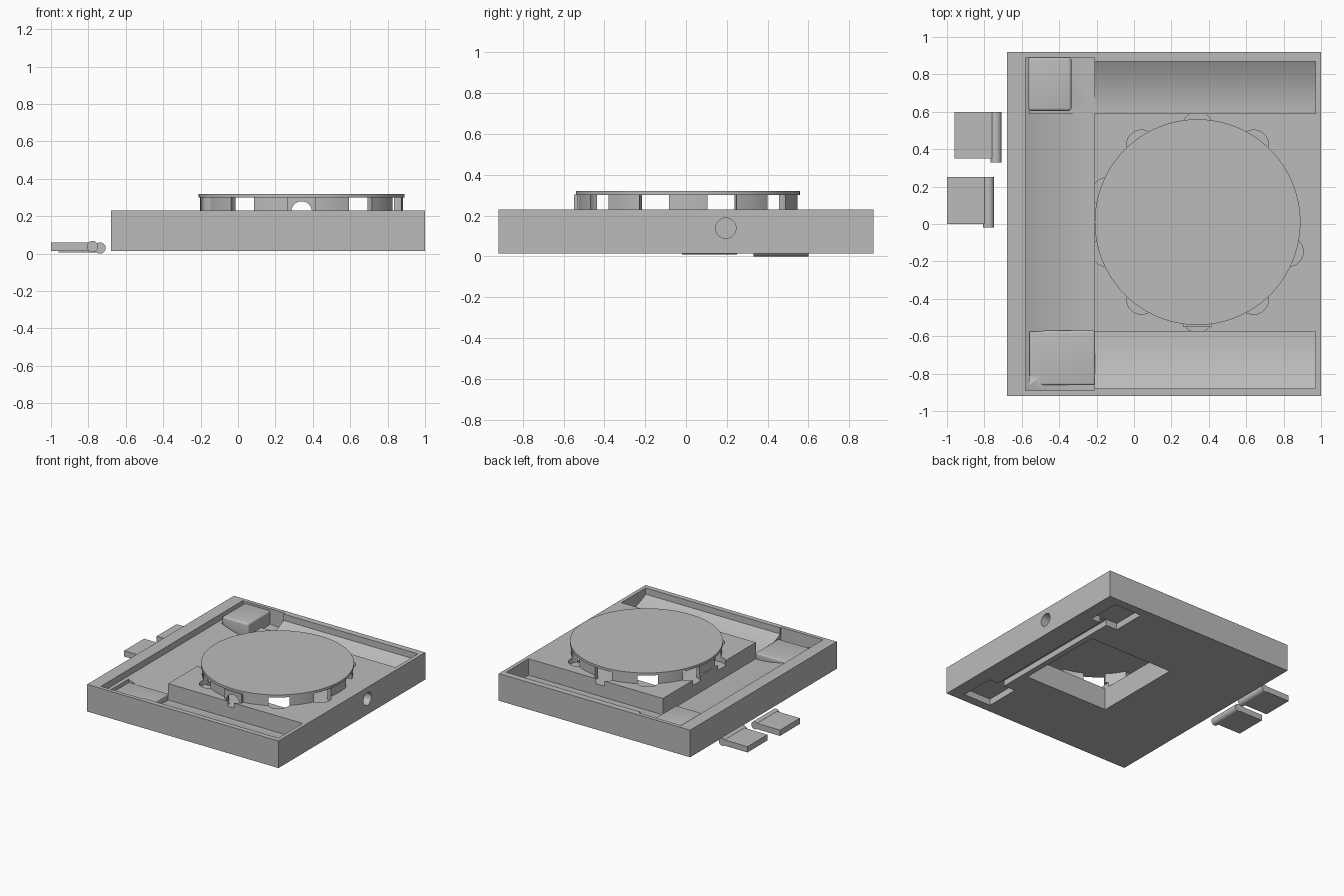
import bpy, bmesh
from math import radians, cos, sin
from mathutils import Matrix, Vector

if "Cube" in bpy.data.objects:
    bpy.data.objects.remove(bpy.data.objects["Cube"])

grey = bpy.data.materials.new("plain_grey")
grey.use_nodes = True
grey.diffuse_color = (0.5, 0.5, 0.5, 1)
grey.node_tree.nodes["Principled BSDF"].inputs["Base Color"].default_value = (0.5, 0.5, 0.5, 1)


def finish(bm, name):
    bmesh.ops.recalc_face_normals(bm, faces=bm.faces)
    mesh = bpy.data.meshes.new(name)
    bm.to_mesh(mesh)
    bm.free()
    mesh.materials.append(grey)
    ob = bpy.data.objects.new(name, mesh)
    bpy.context.collection.objects.link(ob)
    return ob


def box(name, x, y, z, bevel=0):
    """Box from (min, max) ranges, with optionally rounded edges."""
    bm = bmesh.new()
    bmesh.ops.create_cube(bm, size=1)
    for v in bm.verts:
        v.co = Vector([r[0] if c < 0 else r[1] for c, r in zip(v.co, (x, y, z))])
    if bevel:
        bmesh.ops.bevel(bm, geom=bm.edges[:], offset=bevel, segments=4,
                        profile=0.5, affect='EDGES')
    return finish(bm, name)


def cylinder(name, centre, radius, length, axis='Z', sides=32):
    bm = bmesh.new()
    bmesh.ops.create_cone(bm, cap_ends=True, segments=sides, radius1=radius,
                          radius2=radius, depth=length)
    if axis != 'Z':
        turn = Matrix.Rotation(radians(90), 3, 'Y' if axis == 'X' else 'X')
        bmesh.ops.rotate(bm, verts=bm.verts, matrix=turn)
    bmesh.ops.translate(bm, verts=bm.verts, vec=centre)
    return finish(bm, name)


def cove(inner, outer, start, end, axis):
    """Trench cutter whose floor curves up towards the outer rim."""
    steps = 10
    profile = [(inner + (outer - inner) * i / steps, 0.10 + 0.08 * (i / steps) ** 2)
               for i in range(steps + 1)]
    profile += [(outer, 0.3), (inner, 0.3)]
    bm = bmesh.new()
    verts = [bm.verts.new((start, s, z) if axis == 'X' else (s, start, z)) for s, z in profile]
    face = bm.faces.new(verts)
    moved = bmesh.ops.extrude_face_region(bm, geom=[face])["geom"]
    shift = (end - start, 0, 0) if axis == 'X' else (0, end - start, 0)
    bmesh.ops.translate(bm, vec=shift,
                        verts=[g for g in moved if isinstance(g, bmesh.types.BMVert)])
    return finish(bm, "trench_cutter")


def cut(target, cutter):
    cutter.hide_render = True
    mod = target.modifiers.new("cut", 'BOOLEAN')
    mod.operation = 'DIFFERENCE'
    mod.solver = 'EXACT'
    mod.object = cutter
    bpy.context.view_layer.objects.active = target
    bpy.ops.object.modifier_apply(modifier=mod.name)
    bpy.data.objects.remove(cutter)


CX, CY = 0.34, 0.01
angles = [18 + 36 * i for i in range(10)]


def scallop(angle):
    a = radians(angle)
    return cylinder("scallop_cutter", (CX + 0.51 * cos(a), CY + 0.51 * sin(a), 0.245),
                    0.08, 0.11)


# Tray with curved trenches around a raised deck
tray = box("tray", (-0.68, 1), (-0.92, 0.92), (0.015, 0.23))
cut(tray, cove(-0.21, -0.58, -0.89, 0.89, 'Y'))
cut(tray, cove(0.59, 0.87, -0.56, 0.97, 'X'))
cut(tray, cove(-0.575, -0.88, -0.56, 0.97, 'X'))

# Central chamber: square opening below, round recess above, scalloped edge
cut(tray, box("opening_cutter", (-0.03, 0.705), (-0.36, 0.365), (-0.1, 0.4)))
cut(tray, cylinder("recess_cutter", (CX, CY, 0.26), 0.5, 0.14, sides=96))
for angle in angles[1:]:
    cut(tray, scallop(angle))

# Side port into the chamber
cut(tray, cylinder("port_cutter", (0.85, 0.195, 0.138), 0.05, 0.4, 'X'))

# Underside pockets for the folding feet, joined by a slot
for y in ((0.58, 0.85), (-0.85, -0.57)):
    cut(tray, box("pocket_cutter", (0.65, 0.89), y, (-0.1, 0.066)))
cut(tray, box("slot_cutter", (0.75, 0.81), (-0.6, 0.6), (-0.1, 0.06)))

# Windowed ring and lid
ring = cylinder("lid_ring", (CX, CY, 0.265), 0.542, 0.08, sides=96)
cut(ring, cylinder("hollow_cutter", (CX, CY, 0.265), 0.5, 0.2, sides=96))
for angle in angles:
    cut(ring, scallop(angle))
lid = cylinder("round_lid", (CX, CY, 0.31), 0.55, 0.02, sides=96)

# Arched plate closing the front window
arch = box("front_arch", (0.265, 0.415), (-0.55, -0.53), (0.185, 0.303))
cut(arch, cylinder("arch_cutter", (CX, -0.54, 0.225), 0.055, 0.1, 'Y'))

# Rounded corner pads in the side trench
back_pad = box("back_corner_pad", (-0.565, -0.335), (0.605, 0.892), (0.09, 0.218), 0.015)
front_pad = box("front_corner_pad", (-0.56, -0.208), (-0.862, -0.57), (0.09, 0.15), 0.012)

# Loose folding feet with hinge barrels
feet = []
for name, x, y, z in (("rear", -0.96, 0.35, 0), ("front", -1, 0, 0.008)):
    feet.append(box(name + "_foot_plate", (x, x + 0.225), (y, y + 0.25), (z + 0.006, z + 0.052)))
    feet.append(cylinder(name + "_foot_barrel", (x + 0.222, y + 0.115, z + 0.03),
                         0.03, 0.27, 'Y'))

# Smooth curved walls, keep hard edges
bpy.ops.object.select_all(action='DESELECT')
for ob in [tray, ring, lid, arch, back_pad, front_pad] + feet:
    ob.select_set(True)
bpy.context.view_layer.objects.active = tray
bpy.ops.object.shade_smooth_by_angle(angle=radians(30))
